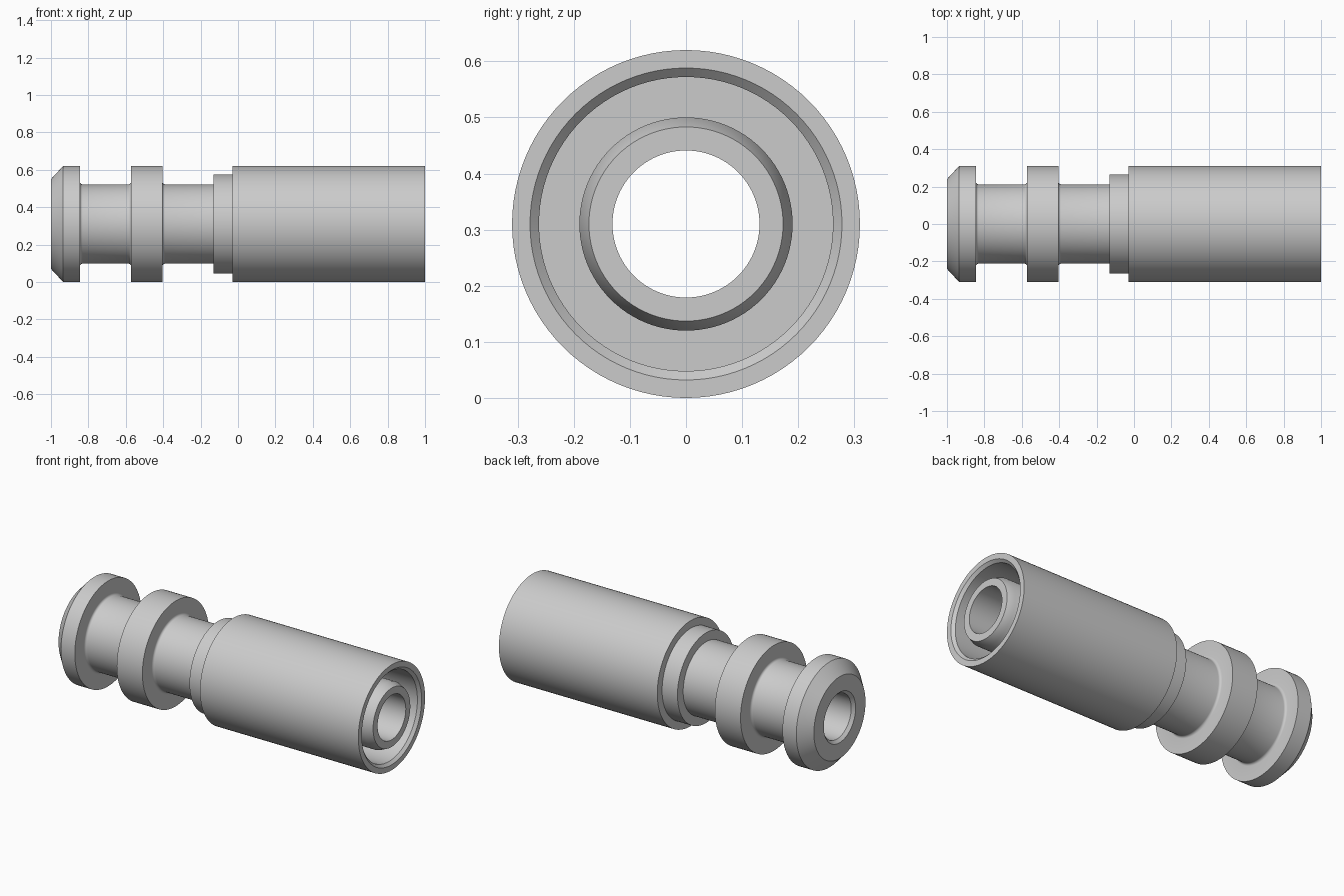
import bpy, bmesh, math
from mathutils import Matrix, Vector

cube = bpy.data.objects.get("Cube")
if cube:
    bpy.data.objects.remove(cube)

AXIS_Z = 0.31
SEGMENTS = 96

steel = bpy.data.materials.new("plain steel grey")
steel.use_nodes = True
GREY = (0.6, 0.6, 0.6, 1)
steel.diffuse_color = GREY
steel.node_tree.nodes["Principled BSDF"].inputs["Base Color"].default_value = GREY


def fillet(x, r, size, side):
    """Concave corner where a groove of radius r meets a wall at x."""
    arc = [(x + side * size * (1 - math.sin(a)), r + size * (1 - math.cos(a)))
           for a in (i * math.pi / 8 for i in range(5))]
    return arc[::-1] if side > 0 else arc


def lathe(name, profile):
    """Spin a closed (x, radius) profile around the long axis."""
    bm = bmesh.new()
    rings = []
    for i in range(SEGMENTS):
        turn = Matrix.Rotation(math.tau * i / SEGMENTS, 3, 'X')
        rings.append([bm.verts.new(turn @ Vector((x, 0, r))) for x, r in profile])
    for i, ring in enumerate(rings):
        after = rings[(i + 1) % SEGMENTS]
        for j in range(len(profile)):
            k = (j + 1) % len(profile)
            bm.faces.new((ring[j], ring[k], after[k], after[j]))
    bmesh.ops.recalc_face_normals(bm, faces=bm.faces)
    mesh = bpy.data.meshes.new(name)
    bm.to_mesh(mesh)
    bm.free()
    mesh.materials.append(steel)
    obj = bpy.data.objects.new(name, mesh)
    obj.location.z = AXIS_Z
    bpy.context.collection.objects.link(obj)
    bpy.ops.object.select_all(action='DESELECT')
    obj.select_set(True)
    bpy.context.view_layer.objects.active = obj
    bpy.ops.object.shade_smooth_by_angle(angle=math.radians(30))


# Stem with two collars, outer sleeve and inner tube, turned as one solid
outside = [(-1, 0.148), (-1, 0.24), (-0.935, 0.31), (-0.845, 0.31)]
outside += fillet(-0.845, 0.212, 0.014, 1)
outside += fillet(-0.572, 0.212, 0.014, -1)
outside += [(-0.572, 0.31), (-0.405, 0.31)]
outside += fillet(-0.405, 0.212, 0.014, 1)
outside += [(-0.13, 0.212), (-0.13, 0.265), (-0.03, 0.265), (-0.03, 0.31), (1, 0.31)]
sleeve_inside = [(1, 0.278), (0.984, 0.262), (0.03, 0.262)]
inner_tube = [(0.03, 0.19), (0.96, 0.19), (1, 0.173), (1, 0.131)]
bore = [(-0.983, 0.131)]
lathe("hose_fitting", outside + sleeve_inside + inner_tube + bore)
